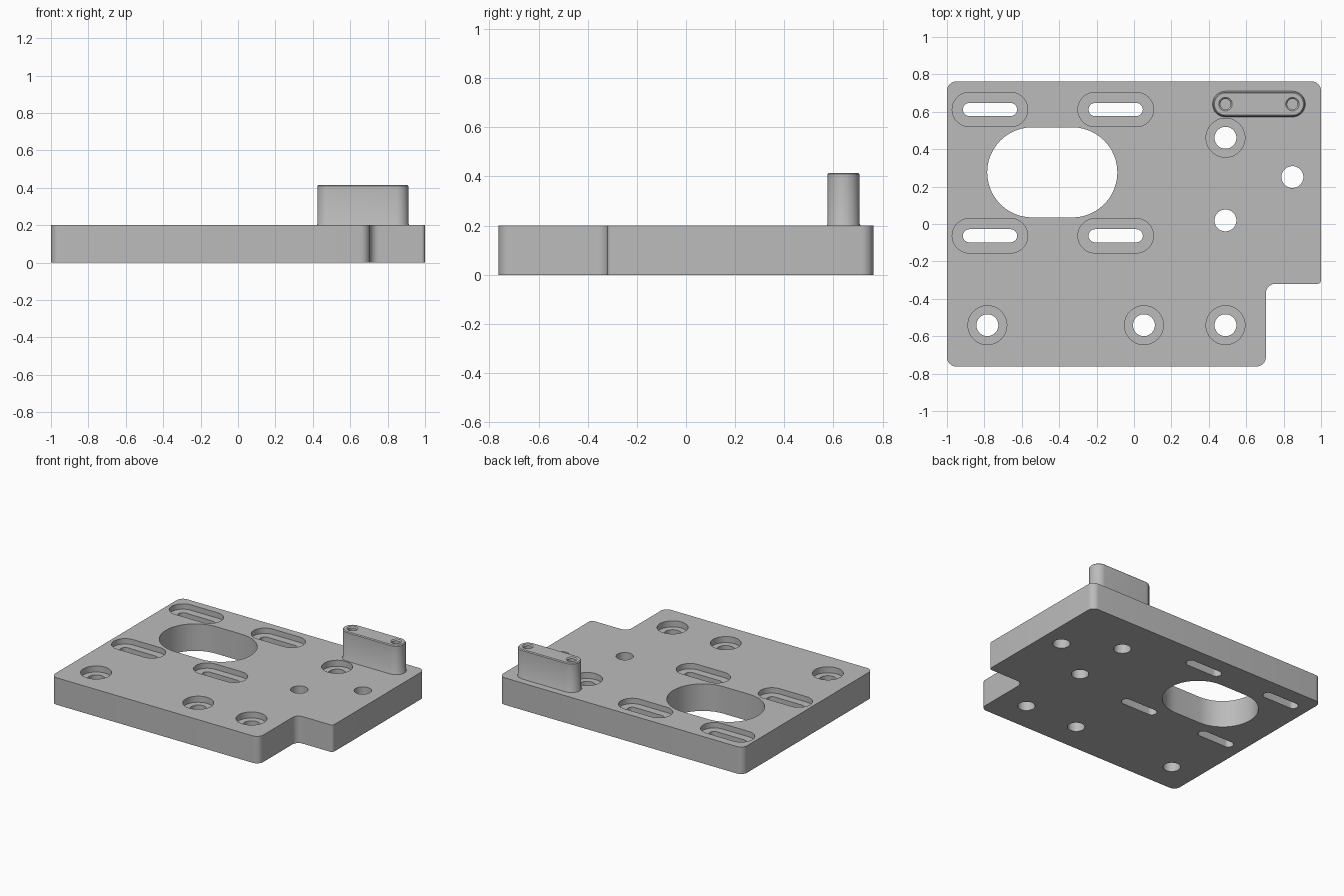
import bpy
import bmesh
import math
from mathutils import Vector

if "Cube" in bpy.data.objects:
    bpy.data.objects.remove(bpy.data.objects["Cube"], do_unlink=True)

grey = bpy.data.materials.new("plain grey")
GREY = (0.50, 0.50, 0.50, 1)
grey.diffuse_color = GREY
grey.use_nodes = True
grey.node_tree.nodes["Principled BSDF"].inputs["Base Color"].default_value = GREY

THICK = 0.2
POST_TOP = 0.415


def stadium(cx, cy, half, r, n=24):
    """Outline of a slot along x; half = 0 gives a circle."""
    pts = []
    for side in (1, -1):
        for i in range(n + (half > 0)):
            a = math.pi * i / n - side * math.pi / 2
            pts.append((cx + side * half + r * math.cos(a), cy + r * math.sin(a)))
    return pts


def rounded(corners, n=8):
    """Outline of a right-angled polygon with a radius at each corner."""
    pts = []
    for i, (x, y, r) in enumerate(corners):
        p = Vector((x, y))
        d1 = (Vector(corners[i - 1][:2]) - p).normalized()
        d2 = (Vector(corners[(i + 1) % len(corners)][:2]) - p).normalized()
        for k in range(n + 1):
            t = math.pi / 2 * k / n
            pts.append(p + r * (d1 + d2) - r * (d2 * math.cos(t) + d1 * math.sin(t)))
    return pts


def loft(bm, rings):
    """Closed solid through (outline, z) rings, from bottom to top."""
    loops = [[bm.verts.new((p[0], p[1], z)) for p in pts] for pts, z in rings]
    for lo, hi in zip(loops, loops[1:]):
        for i in range(len(lo)):
            j = (i + 1) % len(lo)
            bm.faces.new((lo[i], lo[j], hi[j], hi[i]))
    bm.faces.new(loops[0][::-1])
    bm.faces.new(loops[-1])


def solid(name, ring_sets):
    bm = bmesh.new()
    for rings in ring_sets:
        loft(bm, rings)
    mesh = bpy.data.meshes.new(name)
    bm.to_mesh(mesh)
    bm.free()
    mesh.materials.append(grey)
    obj = bpy.data.objects.new(name, mesh)
    bpy.context.collection.objects.link(obj)
    return obj


def slot_rings(cx, cy, half, profile):
    return [(stadium(cx, cy, half, r), z) for r, z in profile]


def cut(obj, ring_sets):
    """Subtract the solids, then shade smooth with sharp edges kept."""
    cutter = solid("cutter", ring_sets)
    cutter.hide_render = True
    mod = obj.modifiers.new("holes", 'BOOLEAN')
    mod.operation = 'DIFFERENCE'
    mod.solver = 'EXACT'
    mod.object = cutter
    bpy.ops.object.select_all(action='DESELECT')
    bpy.context.view_layer.objects.active = obj
    obj.select_set(True)
    bpy.ops.object.modifier_apply(modifier=mod.name)
    bpy.data.objects.remove(cutter, do_unlink=True)
    bpy.ops.object.shade_smooth_by_angle(angle=math.radians(30))


# Base plate with a notched front right corner
outline = rounded([(-1, -0.762, 0.05), (0.705, -0.762, 0.05), (0.705, -0.32, 0.05),
                   (1, -0.32, 0.02), (1, 0.762, 0.05), (-1, 0.762, 0.05)])
plate = solid("base_plate", [[(outline, 0), (outline, THICK)]])

# Large opening and plain through holes
holes = [slot_rings(-0.437, 0.276, 0.107, [(0.241, -0.1), (0.241, 0.3)])]
for x, y in ((0.847, 0.251), (0.489, 0.019)):
    holes.append(slot_rings(x, y, 0, [(0.0585, -0.1), (0.0585, 0.3)]))

# Counterbored screw holes
for x, y in ((-0.784, -0.541), (0.053, -0.541), (0.489, -0.541), (0.489, 0.461)):
    holes.append(slot_rings(x, y, 0, [(0.0585, -0.1), (0.0585, THICK - 0.045),
                                      (0.104, THICK - 0.045), (0.104, 0.3)]))

# Recessed adjustment slots
for x in (-0.77, -0.098):
    for y in (0.612, -0.063):
        holes.append(slot_rings(x, y, 0.11, [(0.035, -0.1), (0.035, THICK - 0.04),
                                             (0.092, THICK - 0.04), (0.092, 0.3)]))
cut(plate, holes)

# Raised post with a small foot flare and a chamfered top
PX, PY, PH = 0.668, 0.641, 0.179
post = solid("raised_post", [slot_rings(PX, PY, PH, [
    (0.069, THICK - 0.01), (0.069, THICK), (0.065, THICK + 0.008),
    (0.065, POST_TOP - 0.006), (0.059, POST_TOP)])])

# Blind holes with countersunk mouths in the post
cut(post, [slot_rings(PX + s * PH, PY, 0, [
    (0.028, 0.24), (0.028, POST_TOP - 0.008), (0.036, POST_TOP), (0.046, POST_TOP + 0.01)])
    for s in (-1, 1)])
